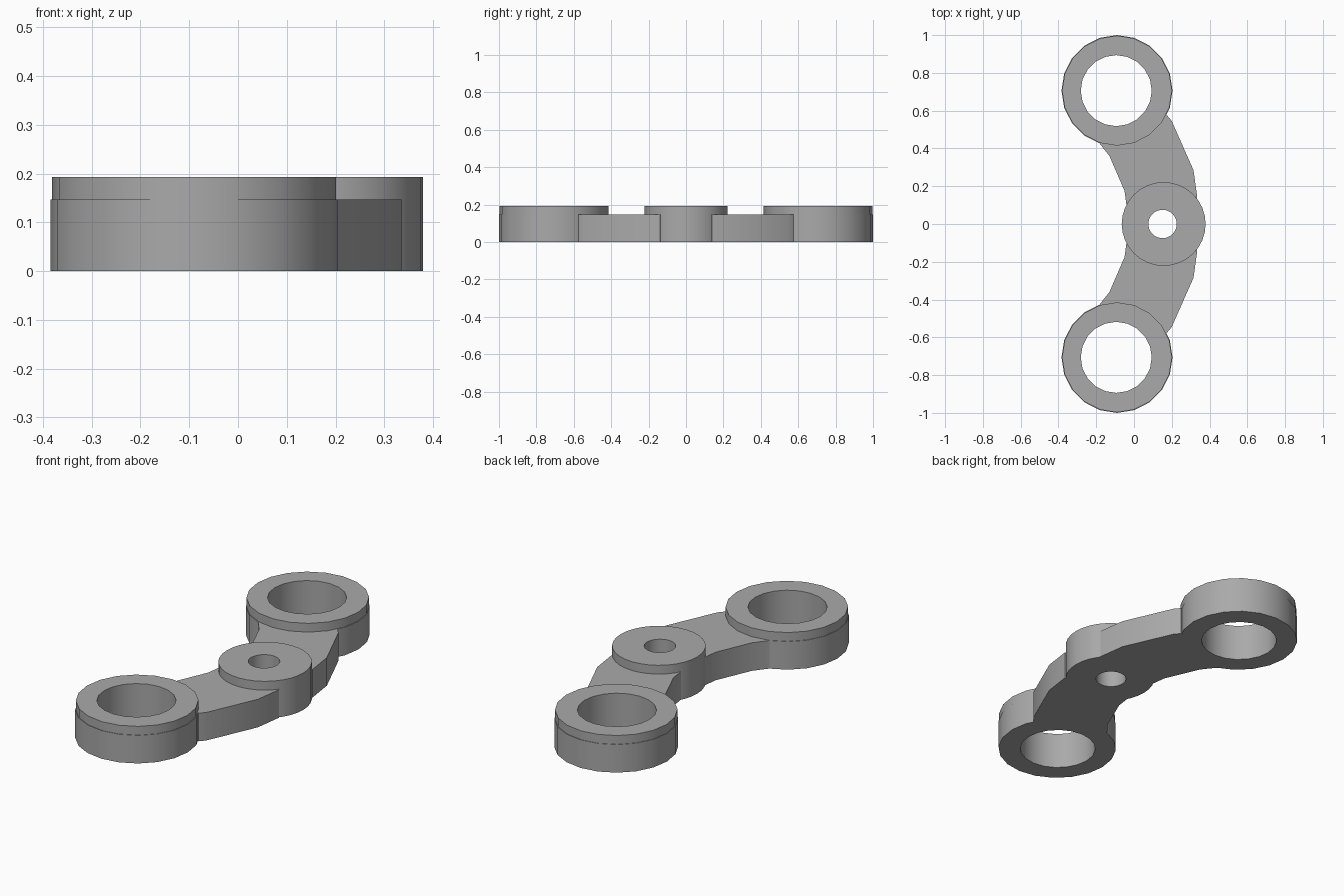
import bpy, bmesh
from math import cos, sin, pi, radians

cube = bpy.data.objects.get("Cube")
if cube:
    bpy.data.objects.remove(cube, do_unlink=True)

grey = bpy.data.materials.new("plain_grey")
grey.use_nodes = True
colour = (0.4, 0.4, 0.4, 1)
grey.diffuse_color = colour
grey.node_tree.nodes["Principled BSDF"].inputs["Base Color"].default_value = colour

HEIGHT, PLATE = 0.193, 0.147
RING, BOSS = (-0.09, 0.706), (0.157, 0)


def finish(bm, name):
    bmesh.ops.recalc_face_normals(bm, faces=bm.faces)
    mesh = bpy.data.meshes.new(name)
    bm.to_mesh(mesh)
    bm.free()
    mesh.materials.append(grey)
    obj = bpy.data.objects.new(name, mesh)
    bpy.context.collection.objects.link(obj)
    bpy.ops.object.select_all(action='DESELECT')
    obj.select_set(True)
    bpy.context.view_layer.objects.active = obj
    bpy.ops.object.shade_smooth_by_angle(angle=radians(25))


def collar(name, centre, outer, hole, sides, hole_shift=0, step=0):
    """Tube with a bore and an optional small step at plate height."""
    bm = bmesh.new()
    profile = [(hole, 0), (outer, 0), (outer, PLATE)]
    if step:
        profile.append((outer - step, PLATE))
    profile += [(outer - step, HEIGHT), (hole, HEIGHT)]
    loops = []
    for r, z in profile:
        x = centre[0] + (hole_shift if r == hole else 0)
        loops.append([bm.verts.new((x + r * cos(2 * pi * i / sides),
                                    centre[1] + r * sin(2 * pi * i / sides), z))
                      for i in range(sides)])
    for a, b in zip(loops, loops[1:] + loops[:1]):
        for i in range(sides):
            j = (i + 1) % sides
            bm.faces.new((a[i], a[j], b[j], b[i]))
    finish(bm, name)


def arc(centre, radius, start, end, count=8):
    angles = [radians(start + (end - start) * i / count) for i in range(count + 1)]
    return [(centre[0] + radius * cos(a), centre[1] + radius * sin(a)) for a in angles]


def arm(name, side):
    """Flat bent link whose curved ends sit inside the collar walls."""
    outline = [(0.175, 0.575), (0.2, 0.545), (0.315, 0.285), (0.335, 0.14)]
    outline += arc(BOSS, 0.19, 35, 150)
    outline += [(-0.04, 0.1), (-0.05, 0.175), (-0.13, 0.36), (-0.185, 0.43)]
    outline += arc(RING, 0.27, -109, -29)
    bm = bmesh.new()
    face = bm.faces.new([bm.verts.new((x, y * side, 0)) for x, y in outline])
    extruded = bmesh.ops.extrude_face_region(bm, geom=[face], use_keep_orig=True)
    top = [v for v in extruded["geom"] if isinstance(v, bmesh.types.BMVert)]
    bmesh.ops.translate(bm, verts=top, vec=(0, 0, PLATE))
    finish(bm, name)


# End rings and arms, mirrored front to back
for side, label in ((-1, "front"), (1, "back")):
    collar(label + "_ring", (RING[0], RING[1] * side), 0.294, 0.188, 20,
           hole_shift=-0.004, step=0.003)
    arm(label + "_arm", side)

# Pivot boss in the middle
collar("pivot_boss", BOSS, 0.222, 0.075, 32, hole_shift=-0.006)
